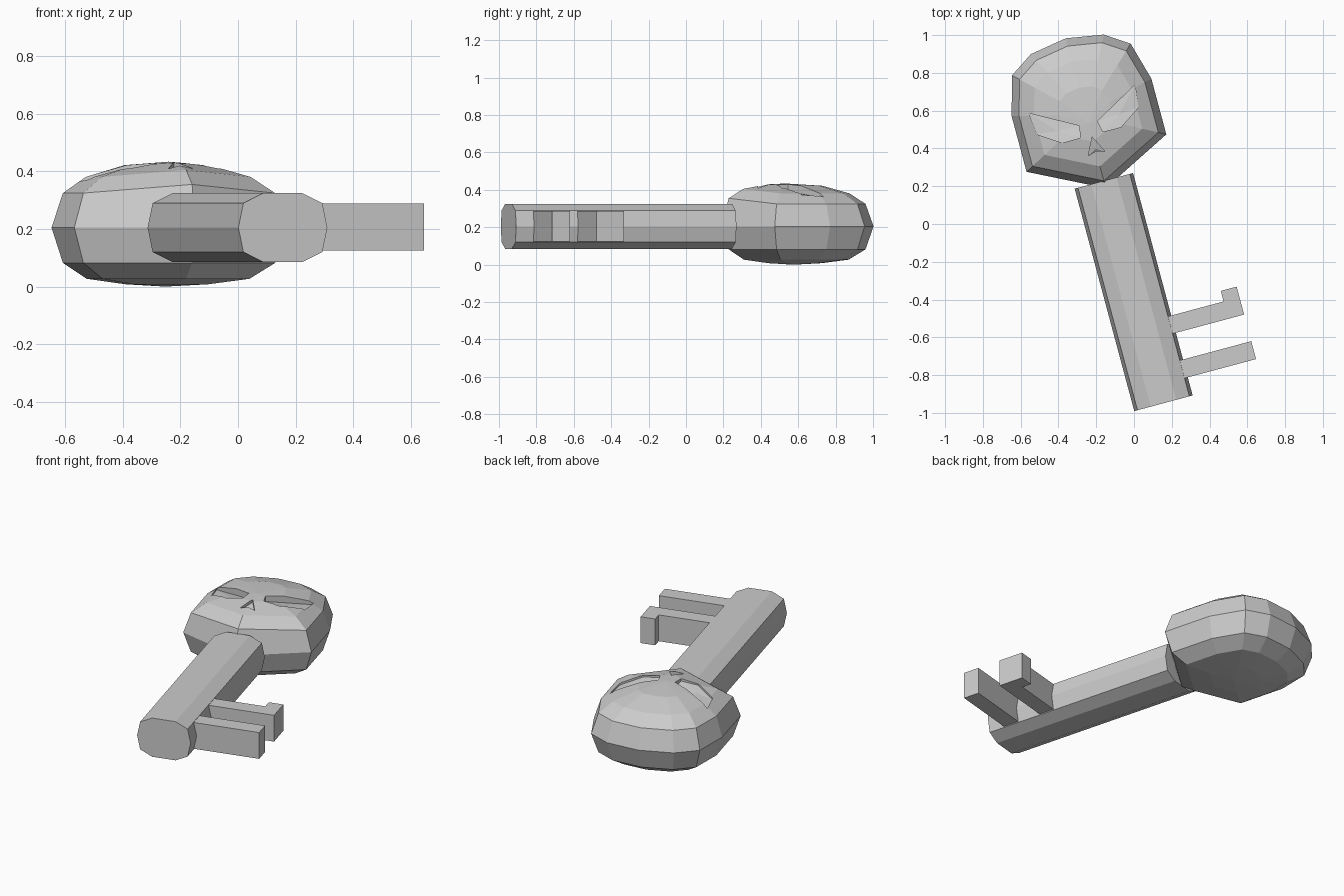
import bpy, bmesh, math
from mathutils import Matrix

if "Cube" in bpy.data.objects:
    bpy.data.objects.remove(bpy.data.objects["Cube"])

# The key is modelled upright along y, then tilted 15 degrees
TILT = Matrix.Rotation(math.radians(15), 4, 'Z') @ Matrix.Translation((-0.095, 0, 0))


def finish(name, bm):
    bmesh.ops.recalc_face_normals(bm, faces=bm.faces[:])
    bm.transform(TILT)
    mesh = bpy.data.meshes.new(name)
    bm.to_mesh(mesh)
    bm.free()
    ob = bpy.data.objects.new(name, mesh)
    bpy.context.collection.objects.link(ob)
    return ob


def loft(name, rings, ends=None):
    """Skin matching rings; close with poles (ends) or flat caps."""
    bm = bmesh.new()
    vs = [[bm.verts.new(p) for p in r] for r in rings]
    n = len(vs[0])
    for a, b in zip(vs, vs[1:]):
        for i in range(n):
            j = (i + 1) % n
            bm.faces.new((a[i], a[j], b[j], b[i]))
    for k, ring in enumerate((vs[0], vs[-1])):
        if ends:
            pole = bm.verts.new(ends[k])
            for i in range(n):
                bm.faces.new((ring[i], ring[(i + 1) % n], pole))
        else:
            bm.faces.new(ring)
    return finish(name, bm)


# Shaft: flattened ten-sided bar
half = [(0.16, 0), (0.142, 0.085), (0.07, 0.12), (-0.07, 0.12), (-0.142, 0.085)]
section = half + [(-x, -z) for x, z in half]
loft("shaft", [[(x, y, 0.205 + z) for x, z in section] for y in (-0.957, 0.262)])

# Teeth: extruded flat profiles
teeth = {
    "end_tooth": [(0.12, -0.858), (0.534, -0.858), (0.534, -0.76), (0.12, -0.76)],
    "hooked_tooth": [(0.12, -0.614), (0.534, -0.614), (0.534, -0.461),
                     (0.447, -0.461), (0.447, -0.519), (0.12, -0.519)],
}
for name, pts in teeth.items():
    loft(name, [[(x, y, z) for x, y in pts] for z in (0.125, 0.288)])

# Skull-shaped bow: one outline scaled through stacked rings
side = [(0.383, 0.414), (0.383, 0.72), (0.325, 0.927), (0.2, 1.01)]
outline = [(0, 0.222)] + side + [(0, 1.043)] + [(-x, y) for x, y in reversed(side)]
CY = 0.62
# scale, height, extra lift at the chin
levels = [(0.35, 0.008, 0), (0.69, 0.027, 0), (0.9, 0.082, 0), (1, 0.205, 0),
          (0.9, 0.325, 0.03), (0.7, 0.381, 0.024), (0.36, 0.422, 0.008)]
rings = [[(x * s, CY + (y - CY) * s, z + (lift if i == 0 else 0))
          for i, (x, y) in enumerate(outline)] for s, z, lift in levels]
head = loft("skull_bow", rings, [(0, CY, 0), (0, 0.58, 0.434)])

# Eye and nose hollows: prisms with floors sloping up to the lower rim
eye = [(0.29, 0.709, 0.355), (0.05, 0.577, 0.395), (0.062, 0.514, 0.412),
       (0.161, 0.513, 0.402), (0.279, 0.592, 0.365)]
nose = [(0, 0.502, 0.415), (0.045, 0.412, 0.395), (0, 0.425, 0.39), (-0.045, 0.412, 0.395)]
hollows = [("right_eye", eye), ("left_eye", [(-x, y, z) for x, y, z in eye]), ("nose", nose)]
bpy.context.view_layer.objects.active = head
for name, pts in hollows:
    cx, cy, cz = (sum(p[k] for p in pts) / len(pts) for k in range(3))
    cutter = loft(name + "_cutter", [pts, [(x, y, 0.6) for x, y, _ in pts]],
                  [(cx, cy, cz), (cx, cy, 0.6)])
    cutter.hide_render = True
    mod = head.modifiers.new(name, 'BOOLEAN')
    mod.operation = 'DIFFERENCE'
    mod.solver = 'EXACT'
    mod.object = cutter
    bpy.ops.object.modifier_apply(modifier=name)
    bpy.data.objects.remove(cutter)
